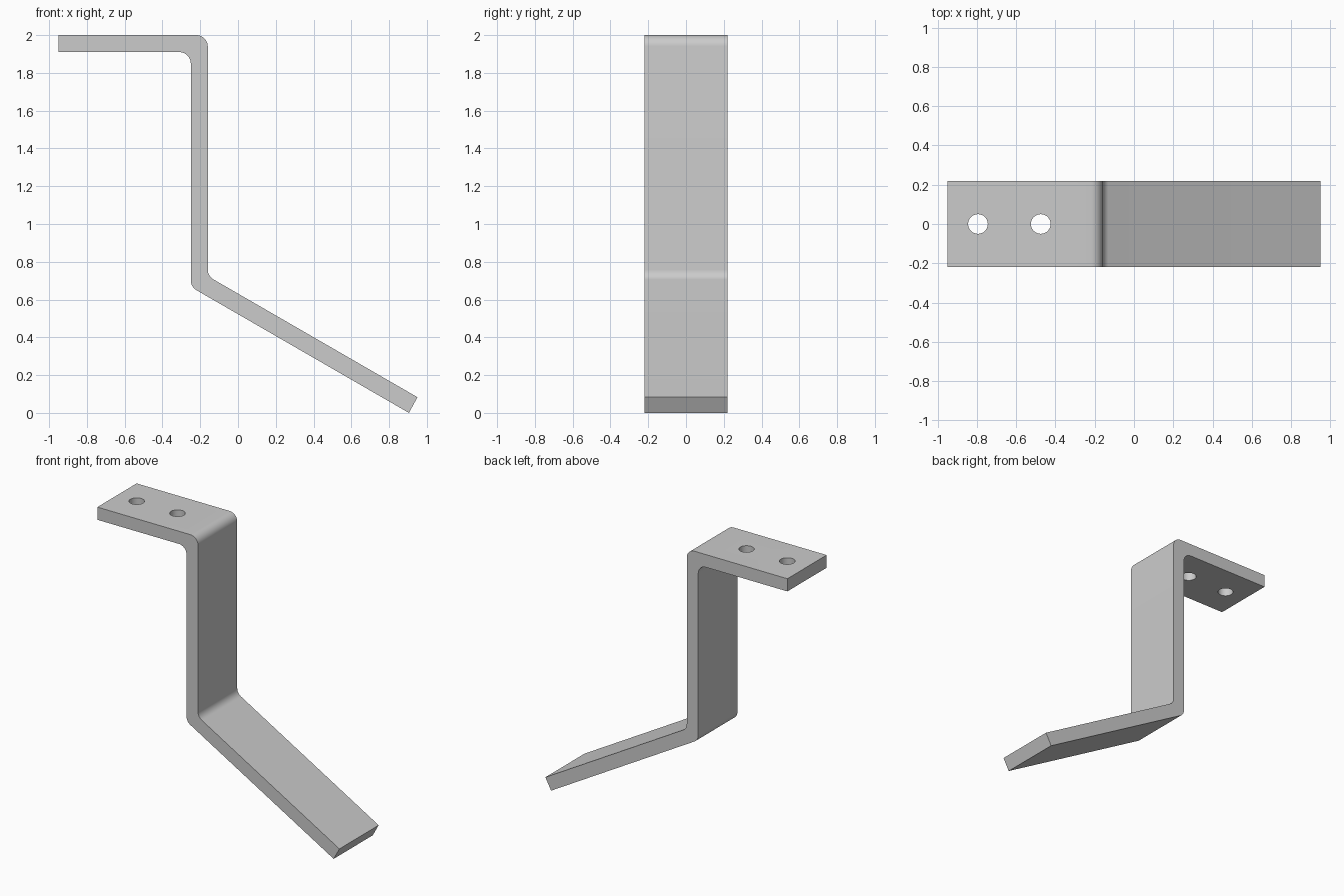
import bpy, bmesh, math
from mathutils import Vector

default = bpy.data.objects.get("Cube")
if default:
    bpy.data.objects.remove(default, do_unlink=True)

HALF_WIDTH = 0.22
BEND_RADIUS = 0.06

steel = bpy.data.materials.new("plain_grey_steel")
steel.use_nodes = True
grey = (0.6, 0.6, 0.6, 1)
steel.diffuse_color = grey
steel.node_tree.nodes["Principled BSDF"].inputs["Base Color"].default_value = grey


def fillet(before, corner, after, radius, steps=10):
    """Points of a round arc replacing a profile corner."""
    a, b = (before - corner).normalized(), (after - corner).normalized()
    half = a.angle(b) / 2
    centre = corner + (a + b).normalized() * radius / math.sin(half)
    start = corner + a * radius / math.tan(half) - centre
    end = corner + b * radius / math.tan(half) - centre
    sweep = start.angle(end)
    return [centre + (start * math.sin((1 - i / steps) * sweep)
                      + end * math.sin(i / steps * sweep)) / math.sin(sweep)
            for i in range(steps + 1)]


# Bent strip profile: x, z and whether the corner is rounded
corners = [(-0.95, 1.91, False), (-0.25, 1.91, True), (-0.25, 0.667, True),
           (0.905, 0, False), (0.95, 0.083, False), (-0.16, 0.724, True),
           (-0.16, 2, True), (-0.95, 2, False)]
points = [Vector((x, 0, z)) for x, z, _ in corners]
profile = []
for i, (x, z, rounded) in enumerate(corners):
    if rounded:
        profile += fillet(points[i - 1], points[i], points[i + 1], BEND_RADIUS)
    else:
        profile.append(points[i])

# Extrude the profile across the width
bm = bmesh.new()
face = bm.faces.new([bm.verts.new(p - Vector((0, HALF_WIDTH, 0))) for p in profile])
side = bmesh.ops.extrude_face_region(bm, geom=[face])["geom"]
bmesh.ops.translate(bm, vec=(0, 2 * HALF_WIDTH, 0),
                    verts=[v for v in side if isinstance(v, bmesh.types.BMVert)])
bmesh.ops.recalc_face_normals(bm, faces=bm.faces)
mesh = bpy.data.meshes.new("bent_bracket")
bm.to_mesh(mesh)
bm.free()
bracket = bpy.data.objects.new("bent_bracket", mesh)
bpy.context.collection.objects.link(bracket)
mesh.materials.append(steel)

# Screw holes through the top flange
for x in (-0.795, -0.475):
    bpy.ops.mesh.primitive_cylinder_add(vertices=48, radius=0.05, depth=0.3,
                                        location=(x, 0, 1.955))
    cutter = bpy.context.object
    cutter.name = "screw_hole_cutter"
    cutter.hide_render = True
    cutter.data.materials.append(steel)
    cut = bracket.modifiers.new("screw_hole", "BOOLEAN")
    cut.operation, cut.solver, cut.object = "DIFFERENCE", "EXACT", cutter
    bpy.context.view_layer.objects.active = bracket
    bpy.ops.object.modifier_apply(modifier=cut.name)
    bpy.data.objects.remove(cutter, do_unlink=True)

# Smooth bends and holes, crisp edges
bpy.ops.object.select_all(action="DESELECT")
bracket.select_set(True)
bpy.context.view_layer.objects.active = bracket
bpy.ops.object.shade_smooth_by_angle(angle=math.radians(30))
